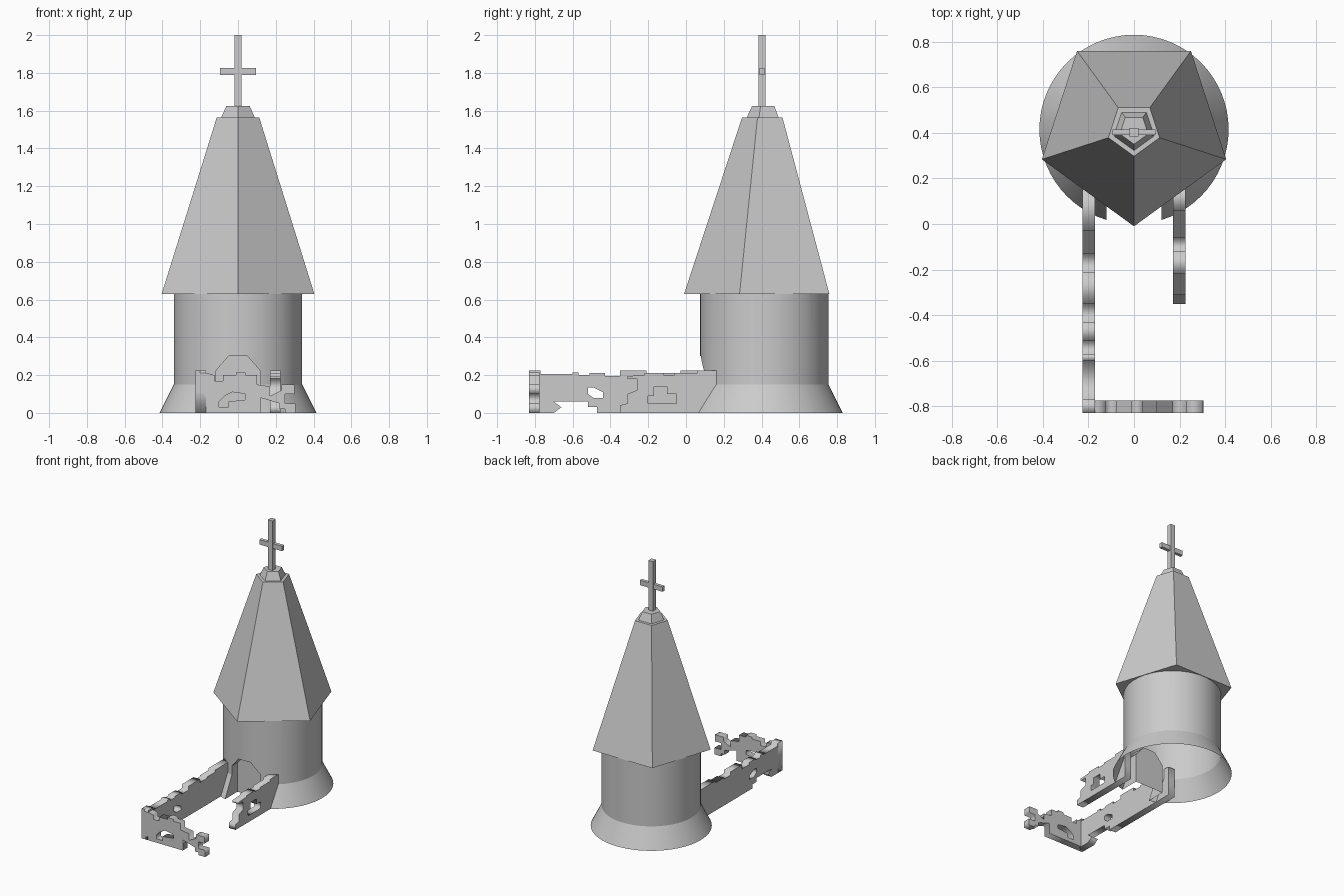
import bpy, bmesh
from math import sin, cos, pi, radians

if "Cube" in bpy.data.objects:
    bpy.data.objects.remove(bpy.data.objects["Cube"])

CY = 0.415  # tower axis


def new_object(name, bm):
    bmesh.ops.recalc_face_normals(bm, faces=bm.faces)
    me = bpy.data.meshes.new(name)
    bm.to_mesh(me)
    bm.free()
    ob = bpy.data.objects.new(name, me)
    bpy.context.collection.objects.link(ob)
    return ob


def lathe(profile, n, capped=True):
    """Rings of n sides around the tower axis, one corner facing the front."""
    bm = bmesh.new()
    rings = []
    for r, z in profile:
        rings.append([bm.verts.new((r * sin(2 * pi * i / n), CY - r * cos(2 * pi * i / n), z))
                      for i in range(n)])
    for a, b in zip(rings, rings[1:]):
        for i in range(n):
            j = (i + 1) % n
            bm.faces.new((a[i], a[j], b[j], b[i]))
    if capped:
        bm.faces.new(rings[0][::-1])
        bm.faces.new(rings[-1])
    return bm


def box(name, x, y, z):
    bm = bmesh.new()
    bmesh.ops.create_cube(bm, size=1)
    for v in bm.verts:
        v.co = [lo + (c + 0.5) * (hi - lo) for c, (lo, hi) in zip(v.co, (x, y, z))]
    return new_object(name, bm)


def ruin_wall(name, loops, location, turn):
    """Flat outline with holes, thickened to a standing wall."""
    cu = bpy.data.curves.new(name, 'CURVE')
    cu.dimensions = '2D'
    cu.fill_mode = 'BOTH'
    cu.extrude = 0.0275
    for pts in loops:
        sp = cu.splines.new('POLY')
        sp.points.add(len(pts) - 1)
        for p, (u, v) in zip(sp.points, pts):
            p.co = (u, v, 0, 1)
        sp.use_cyclic_u = True
    ob = bpy.data.objects.new(name, cu)
    ob.location = location
    ob.rotation_euler = (radians(90), 0, radians(turn))
    bpy.context.collection.objects.link(ob)
    bpy.ops.object.select_all(action='DESELECT')
    ob.select_set(True)
    bpy.context.view_layer.objects.active = ob
    bpy.ops.object.convert(target='MESH')


# Tower shell with flared foot, arched opening cut in the front
bm = lathe([(0.415, 0), (0.34, 0.15), (0.34, 0.63)], 64, capped=False)
for co, no in [((-0.12, 0, 0), (1, 0, 0)), ((0.12, 0, 0), (1, 0, 0)), ((0, 0, 0.30), (0, 0, 1)),
               ((0.12, 0, 0.22), (0.08, 0, 0.07)), ((-0.12, 0, 0.22), (-0.08, 0, 0.07))]:
    bmesh.ops.bisect_plane(bm, geom=bm.verts[:] + bm.edges[:] + bm.faces[:],
                           plane_co=co, plane_no=no, dist=1e-5)
gone = []
for f in bm.faces:
    c = f.calc_center_median()
    if c.y < CY and abs(c.x) < 0.12 and c.z < 0.30 and abs(c.x) * 0.08 + c.z * 0.07 < 0.025:
        gone.append(f)
bmesh.ops.delete(bm, geom=gone, context='FACES')
# Door jambs run inwards from the opening
rim = [e for e in bm.edges if e.is_boundary
       and max(v.co.z for v in e.verts) > 0.001 and min(v.co.z for v in e.verts) < 0.4]
ext = bmesh.ops.extrude_edge_only(bm, edges=rim)
for v in ext['geom']:
    if isinstance(v, bmesh.types.BMVert):
        v.co.y = 0.165
tower = new_object("tower", bm)
bpy.ops.object.select_all(action='DESELECT')
tower.select_set(True)
bpy.context.view_layer.objects.active = tower
bpy.ops.object.shade_smooth_by_angle(angle=radians(18))

# Recessed door
bm = bmesh.new()
bm.faces.new([bm.verts.new((x, 0.165, z)) for x, z in
              [(-0.12, 0), (0.12, 0), (0.12, 0.22), (0.05, 0.30), (-0.05, 0.30), (-0.12, 0.22)]])
new_object("door", bm)

# Five-sided roof and its cap
new_object("roof", lathe([(0.425, 0.63), (0.118, 1.565)], 5))
new_object("roof_cap", lathe([(0.095, 1.56), (0.065, 1.625)], 5))

# Cross
box("cross_post", (-0.019, 0.019), (0.384, 0.422), (1.61, 2.0))
box("cross_arm", (-0.095, 0.095), (0.39, 0.415), (1.79, 1.827))

# Ruined walls: outline first, then holes
left = [(-0.83, 0), (-0.55, 0), (-0.55, 0.04), (-0.58, 0.05), (-0.66, 0.03), (-0.7, 0.03), (-0.7, 0.06),
        (-0.52, 0.06), (-0.52, 0.03), (-0.47, 0.03), (-0.47, 0), (0.17, 0), (0.17, 0.225), (-0.03, 0.225),
        (-0.03, 0.21), (-0.13, 0.21), (-0.13, 0.2), (-0.21, 0.2), (-0.21, 0.225), (-0.35, 0.225),
        (-0.35, 0.195), (-0.43, 0.195), (-0.43, 0.21), (-0.51, 0.21), (-0.51, 0.2), (-0.57, 0.2),
        (-0.57, 0.215), (-0.6, 0.215), (-0.6, 0.205), (-0.77, 0.205), (-0.77, 0.225), (-0.83, 0.225)]
left_hole = [(-0.52, 0.1), (-0.49, 0.08), (-0.44, 0.08), (-0.44, 0.11), (-0.49, 0.135), (-0.52, 0.135)]
ruin_wall("left_wall", [left[:1] + [(-0.7, 0)] + left[4:5] + left[6:]
          , left_hole], (-0.1975, 0, 0), 90)

right = [(-0.35, 0), (0.17, 0), (0.17, 0.225), (0.06, 0.225), (0.06, 0.21), (-0.06, 0.21), (-0.06, 0.2),
         (-0.12, 0.2), (-0.12, 0.21), (-0.22, 0.21), (-0.22, 0.2), (-0.31, 0.195), (-0.31, 0.18),
         (-0.26, 0.18), (-0.26, 0.12), (-0.31, 0.1), (-0.31, 0.05), (-0.35, 0.04)]
right_hole = [(-0.2, 0.05), (-0.05, 0.05), (-0.05, 0.1), (-0.1, 0.1), (-0.1, 0.14), (-0.17, 0.14),
              (-0.17, 0.09), (-0.2, 0.09)]
ruin_wall("right_wall", [right, right_hole], (0.1975, 0, 0), 90)

front = [(-0.225, 0), (0.12, 0), (0.12, 0.08), (0.22, 0.05), (0.22, 0.02), (0.25, 0.02), (0.25, 0),
         (0.305, 0), (0.305, 0.05), (0.25, 0.05), (0.25, 0.1), (0.3, 0.1), (0.3, 0.15), (0.23, 0.15),
         (0.23, 0.12), (0.17, 0.09), (0.17, 0.14), (0.1, 0.15), (0.1, 0.2), (0.04, 0.2), (0.04, 0.215),
         (-0.01, 0.215), (-0.01, 0.2), (-0.08, 0.2), (-0.08, 0.17), (-0.125, 0.17), (-0.125, 0.2),
         (-0.16, 0.21), (-0.2, 0.21), (-0.2, 0.225), (-0.225, 0.225)]
front_hole = [(-0.1, 0.03), (-0.05, 0.03), (-0.05, 0.06), (0.04, 0.07), (0.04, 0.1), (-0.03, 0.11),
              (-0.07, 0.09), (-0.1, 0.06)]
ruin_wall("front_wall", [front, front_hole], (0, -0.8025, 0), 0)
